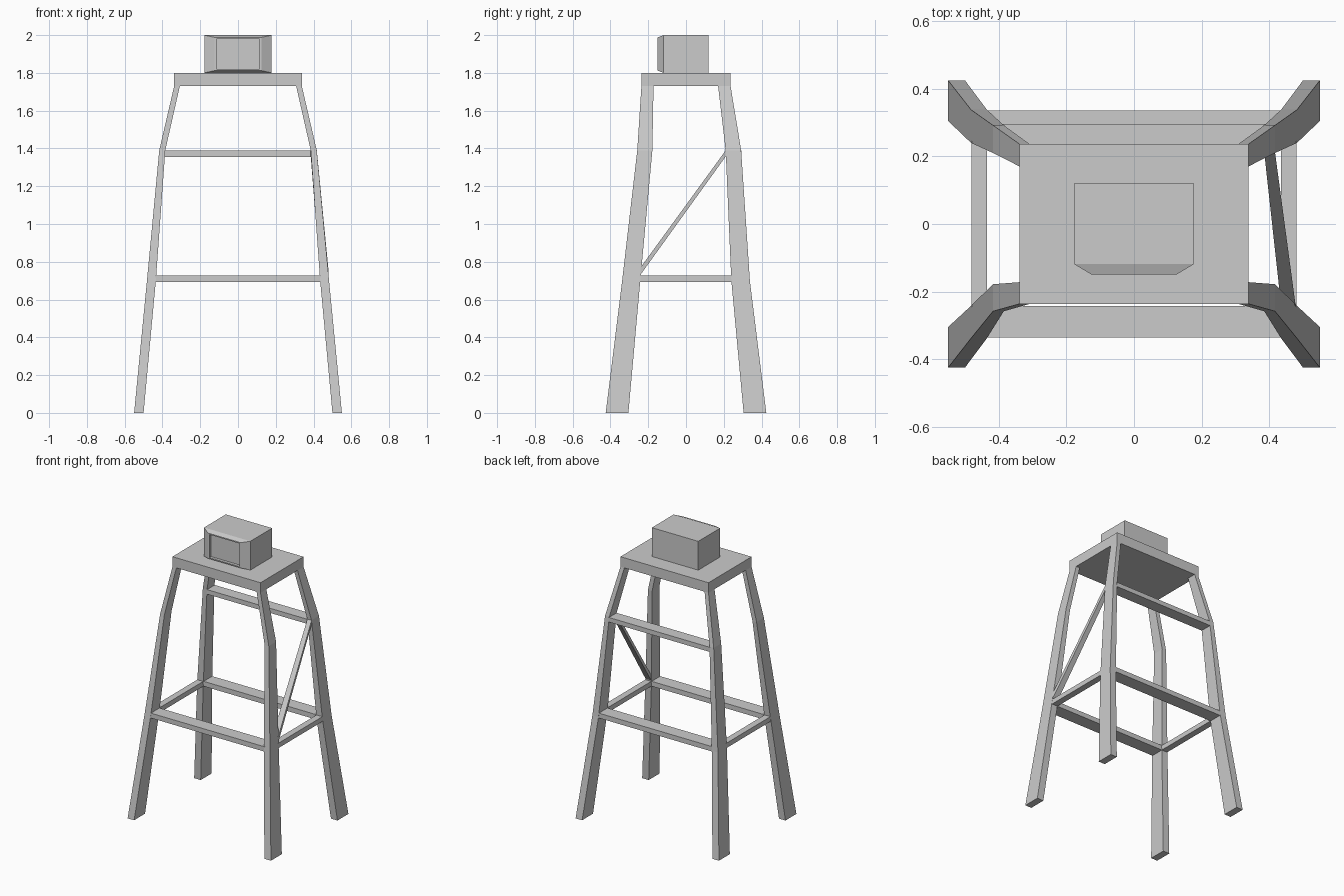
import bpy, bmesh

if "Cube" in bpy.data.objects:
    bpy.data.objects.remove(bpy.data.objects["Cube"])


def finish(bm, name, mirror=False):
    bmesh.ops.recalc_face_normals(bm, faces=bm.faces)
    me = bpy.data.meshes.new(name)
    bm.to_mesh(me)
    bm.free()
    ob = bpy.data.objects.new(name, me)
    bpy.context.collection.objects.link(ob)
    if mirror:
        ob.modifiers.new("mirror", 'MIRROR').use_axis = (True, False, False)
    return ob


def loft(name, rings, mirror=False):
    """Join successive loops of points and cap both ends."""
    bm = bmesh.new()
    loops = [[bm.verts.new(p) for p in r] for r in rings]
    n = len(rings[0])
    for a, b in zip(loops, loops[1:]):
        for i in range(n):
            j = (i + 1) % n
            bm.faces.new((a[i], a[j], b[j], b[i]))
    bm.faces.new(loops[0][::-1])
    bm.faces.new(loops[-1])
    return finish(bm, name, mirror)


def rect(x0, x1, y0, y1, z):
    return [(x0, y0, z), (x1, y0, z), (x1, y1, z), (x0, y1, z)]


def upright(x0, x1, z0, z1, y):
    return [(x0, y, z0), (x1, y, z0), (x1, y, z1), (x0, y, z1)]


def box(name, x0, x1, y0, y1, z0, z1, mirror=False):
    return loft(name, [rect(x0, x1, y0, y1, z0), rect(x0, x1, y0, y1, z1)], mirror)


# Bent legs, mirrored left to right
loft("front_leg", [rect(0.50, 0.55, -0.425, -0.305, 0),
                   rect(0.435, 0.482, -0.338, -0.242, 0.70),
                   rect(0.385, 0.417, -0.258, -0.178, 1.39),
                   rect(0.308, 0.338, -0.236, -0.172, 1.73)], True)
loft("back_leg", [rect(0.50, 0.55, 0.305, 0.425, 0),
                  rect(0.435, 0.482, 0.24, 0.338, 0.70),
                  rect(0.385, 0.417, 0.21, 0.292, 1.39),
                  rect(0.308, 0.338, 0.17, 0.236, 1.73)], True)

# Top plate
box("top_plate", -0.338, 0.338, -0.236, 0.236, 1.73, 1.80)

# Lower rails and upper back rail
for name, y0, y1 in (("front_rail", -0.336, -0.242), ("back_rail", 0.242, 0.336)):
    box(name, -0.44, 0.44, y0, y1, 0.693, 0.727)
box("side_rail", 0.435, 0.48, -0.245, 0.245, 0.693, 0.727, True)
box("upper_back_rail", -0.39, 0.39, 0.211, 0.295, 1.356, 1.388)

# Diagonal brace on the right side only
loft("brace", [upright(0.435, 0.478, 0.73, 0.768, -0.242),
               upright(0.385, 0.417, 1.36, 1.392, 0.212)])

# Head box with bevelled front and recessed panel
loft("head_box", [upright(-0.178, 0.178, 1.80, 2.0, 0.12),
                  upright(-0.178, 0.178, 1.80, 2.0, -0.118),
                  upright(-0.125, 0.125, 1.812, 1.988, -0.15),
                  upright(-0.115, 0.115, 1.82, 1.98, -0.15),
                  upright(-0.115, 0.115, 1.82, 1.98, -0.13)])
